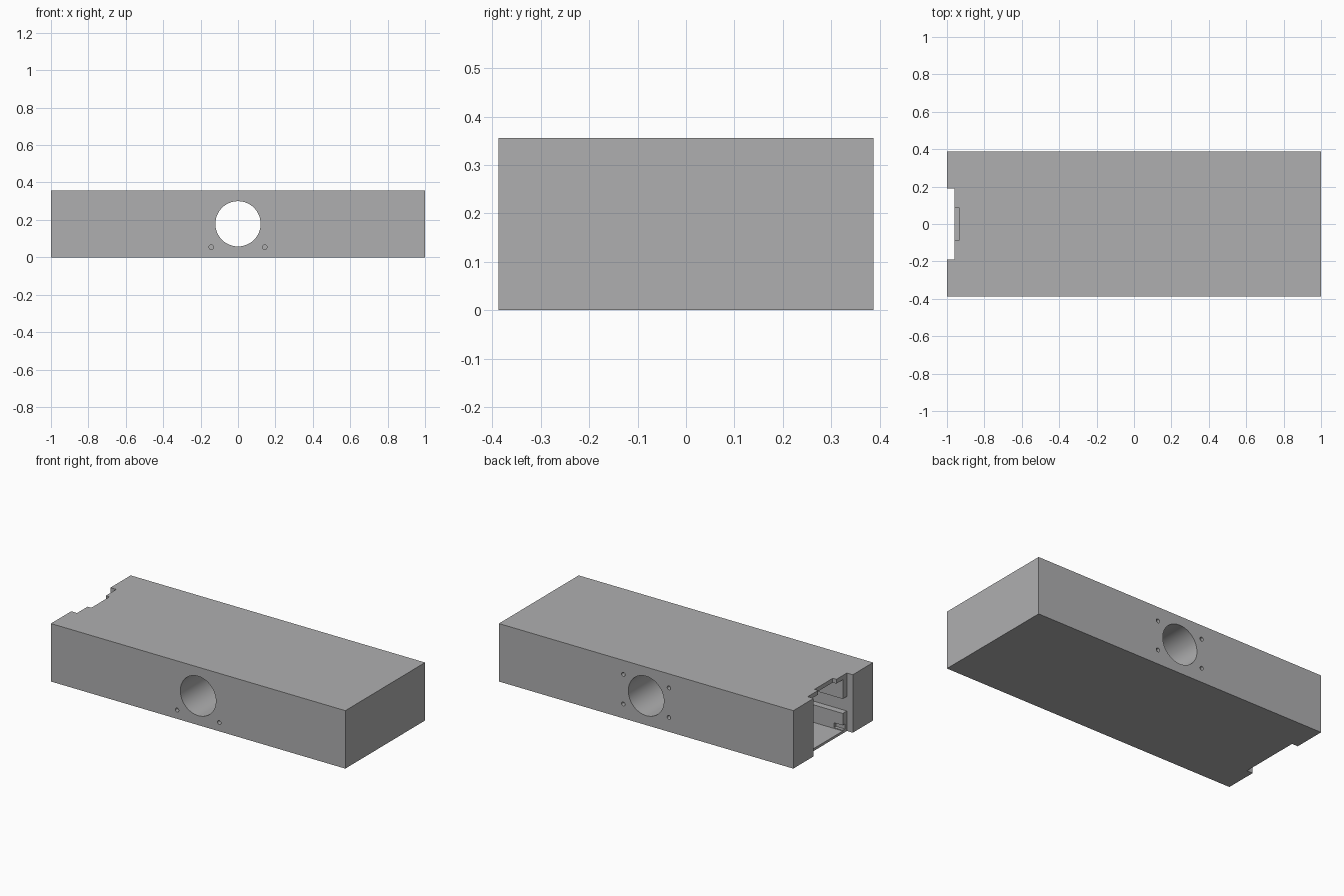
import bpy, bmesh, math
from mathutils import Matrix, Vector

if "Cube" in bpy.data.objects:
    bpy.data.objects.remove(bpy.data.objects["Cube"])

H, D = 0.356, 0.387      # height, half depth
MID = 0.179              # height of the large bore


def make_object(name, bm):
    bmesh.ops.recalc_face_normals(bm, faces=bm.faces)
    mesh = bpy.data.meshes.new(name)
    bm.to_mesh(mesh)
    bm.free()
    ob = bpy.data.objects.new(name, mesh)
    bpy.context.collection.objects.link(ob)
    return ob


def box(name, x0, x1, y0, y1, z0, z1):
    bm = bmesh.new()
    bmesh.ops.create_cube(bm, size=1)
    size = Vector((x1 - x0, y1 - y0, z1 - z0))
    centre = Vector((x0 + x1, y0 + y1, z0 + z1)) / 2
    for v in bm.verts:
        v.co = v.co * size + centre
    return make_object(name, bm)


def rod(name, x, z, r, y0, y1, sides):
    bm = bmesh.new()
    m = Matrix.Translation((x, (y0 + y1) / 2, z)) @ Matrix.Rotation(math.pi / 2, 4, 'X')
    bmesh.ops.create_cone(bm, cap_ends=True, segments=sides, radius1=r,
                          radius2=r, depth=y1 - y0, matrix=m)
    return make_object(name, bm)


def prism(name, profile, x0, x1):
    bm = bmesh.new()
    face = bm.faces.new([bm.verts.new((x0, y, z)) for y, z in profile])
    ext = bmesh.ops.extrude_face_region(bm, geom=[face])
    moved = [g for g in ext['geom'] if isinstance(g, bmesh.types.BMVert)]
    bmesh.ops.translate(bm, vec=(x1 - x0, 0, 0), verts=moved)
    return make_object(name, bm)


body = box("housing", -1, 1, -D, D, 0, H)
cutters = []

# Large bore through the housing
cutters.append(rod("bore_cutter", 0, MID, 0.121, -0.5, 0.5, 64))

# Screw holes: two at the front, four at the back
for s in (-1, 1):
    cutters.append(rod("front_screw_cutter", s * 0.143, 0.054, 0.012, -0.5, -D + 0.1, 16))
    for dz in (-0.091, 0.091):
        cutters.append(rod("back_screw_cutter", s * 0.155, MID + dz, 0.012, D - 0.1, 0.5, 16))

# Full-height recess for the end plate
cutters.append(box("plate_recess_cutter", -1.1, -0.96, -0.19, 0.19, -0.1, 0.5))

# End compartment with a slide groove on both sides
half = [(0.15, 0.015), (0.15, 0.123), (0.19, 0.123),
        (0.19, 0.212), (0.15, 0.212), (0.15, 0.33)]
profile = half + [(-y, z) for y, z in reversed(half)]
cutters.append(prism("compartment_cutter", profile, -1.05, -0.3))

# Finger notch in the roof and catch pockets at the floor
cutters.append(box("roof_notch_cutter", -1.1, -0.935, -0.088, 0.088, 0.25, 0.5))
for s in (-1, 1):
    y0, y1 = sorted((s * 0.14, s * 0.17))
    cutters.append(box("catch_pocket_cutter", -1.05, -0.9, y0, y1, 0.02, 0.05))

# Apply the cuts
for cutter in cutters:
    mod = body.modifiers.new(cutter.name, 'BOOLEAN')
    mod.operation = 'DIFFERENCE'
    mod.solver = 'EXACT'
    mod.object = cutter
bpy.context.view_layer.objects.active = body
body.select_set(True)
for mod in list(body.modifiers):
    bpy.ops.object.modifier_apply(modifier=mod.name)
for cutter in cutters:
    bpy.data.objects.remove(cutter, do_unlink=True)

# Dark grey finish
body.data.materials.clear()
grey = bpy.data.materials.new("dark_grey")
grey.diffuse_color = (0.43, 0.43, 0.435, 1)
grey.use_nodes = True
grey.node_tree.nodes["Principled BSDF"].inputs["Base Color"].default_value = grey.diffuse_color
body.data.materials.append(grey)
for p in body.data.polygons:
    p.material_index = 0

bpy.ops.object.shade_smooth_by_angle(angle=math.radians(30))
